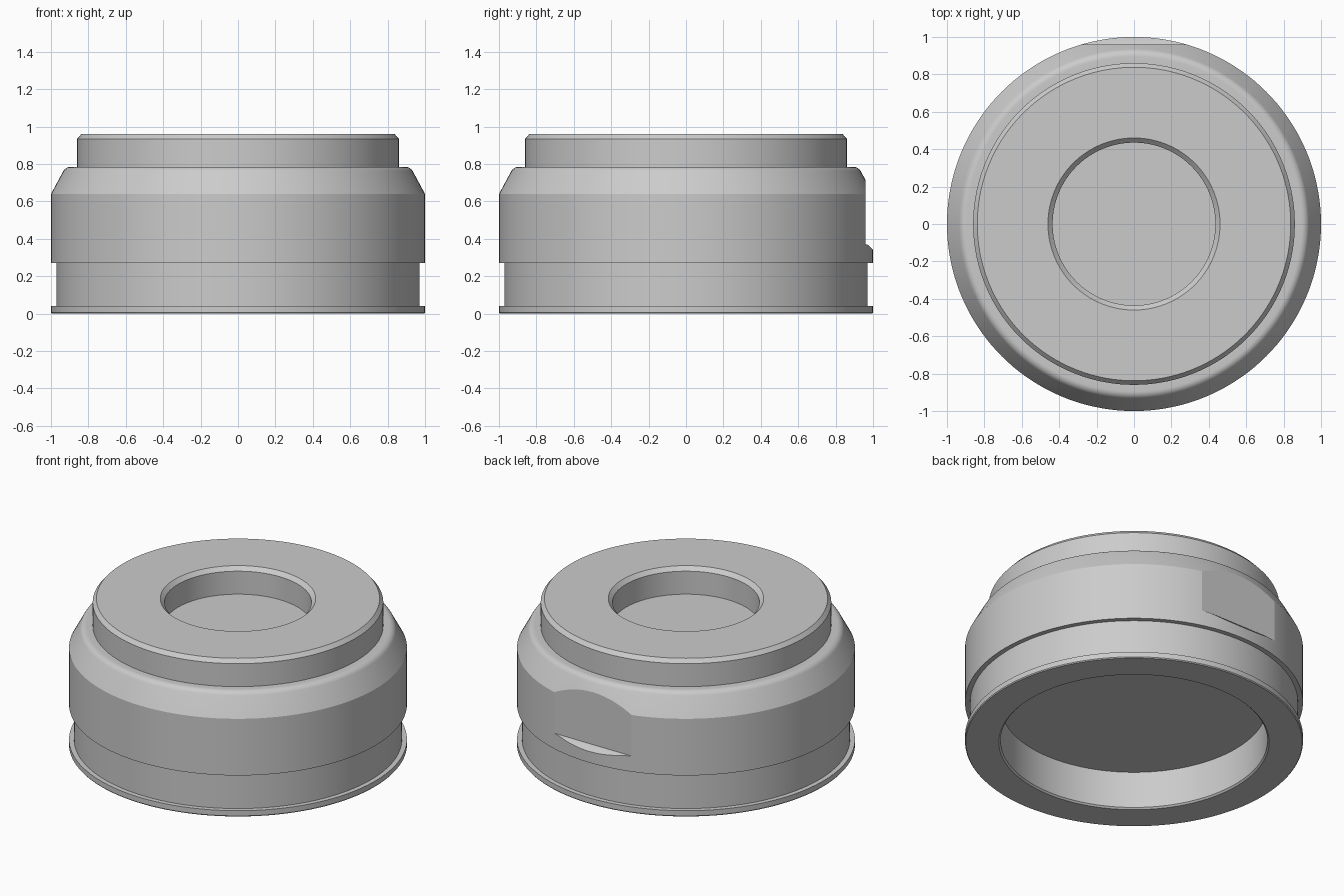
import bpy, bmesh, math

if "Cube" in bpy.data.objects:
    bpy.data.objects.remove(bpy.data.objects["Cube"])

SEGMENTS = 144

grey = bpy.data.materials.new("satin grey")
grey.diffuse_color = (0.6, 0.6, 0.6, 1)
grey.use_nodes = True
grey.node_tree.nodes["Principled BSDF"].inputs["Base Color"].default_value = grey.diffuse_color


def new_object(name, bm):
    bmesh.ops.recalc_face_normals(bm, faces=bm.faces)
    mesh = bpy.data.meshes.new(name)
    bm.to_mesh(mesh)
    bm.free()
    obj = bpy.data.objects.new(name, mesh)
    bpy.context.collection.objects.link(obj)
    mesh.materials.append(grey)
    return obj


def lathe(name, profile):
    """Revolve (radius, z) points around the z axis."""
    bm = bmesh.new()
    verts = [bm.verts.new((r, 0, z)) for r, z in profile]
    edges = [bm.edges.new(pair) for pair in zip(verts, verts[1:])]
    bmesh.ops.spin(bm, geom=verts + edges, cent=(0, 0, 0), axis=(0, 0, 1),
                   angle=math.tau, steps=SEGMENTS)
    bmesh.ops.remove_doubles(bm, verts=bm.verts, dist=1e-5)
    return new_object(name, bm)


def prism(name, outline, half_width):
    """Extrude a (y, z) outline along x."""
    bm = bmesh.new()
    face = bm.faces.new([bm.verts.new((-half_width, y, z)) for y, z in outline])
    grown = bmesh.ops.extrude_face_region(bm, geom=[face])["geom"]
    bmesh.ops.translate(bm, vec=(2 * half_width, 0, 0),
                        verts=[v for v in grown if isinstance(v, bmesh.types.BMVert)])
    return new_object(name, bm)


# Rounded shoulder between the sloped band and the step
shoulder = []
for i in range(8):
    a = math.radians(28.3 + (90 - 28.3) * i / 7)
    shoulder.append((0.895 + 0.045 * math.cos(a), 0.74 + 0.045 * math.sin(a)))

profile = [
    (0, 0.25), (0.79, 0.25), (0.79, 0.01), (0.80, 0),            # underside recess
    (0.995, 0), (1, 0.006), (1, 0.04), (0.97, 0.04),             # base flange
    (0.97, 0.27), (1, 0.27), (1, 0.64),                          # neck and main band
    *shoulder,
    (0.86, 0.785), (0.86, 0.935), (0.838, 0.96),                 # raised collar
    (0.46, 0.96), (0.435, 0.935), (0.435, 0.785), (0, 0.785),    # top recess
]
housing = lathe("round_housing", profile)

# Flat on the back with a sloped ledge below it
cutter = prism("flat_cutter", [(0.96, 0.372), (0.975, 0.367), (1.0, 0.343),
                               (1.1, 0.25), (1.1, 0.9), (0.96, 0.9)], 0.5)
cutter.hide_render = True
cut = housing.modifiers.new("back flat", 'BOOLEAN')
cut.operation = 'DIFFERENCE'
cut.solver = 'EXACT'
cut.object = cutter
bpy.context.view_layer.objects.active = housing
housing.select_set(True)
bpy.ops.object.modifier_apply(modifier=cut.name)
bpy.data.objects.remove(cutter)

bpy.ops.object.shade_smooth_by_angle(angle=math.radians(14))
